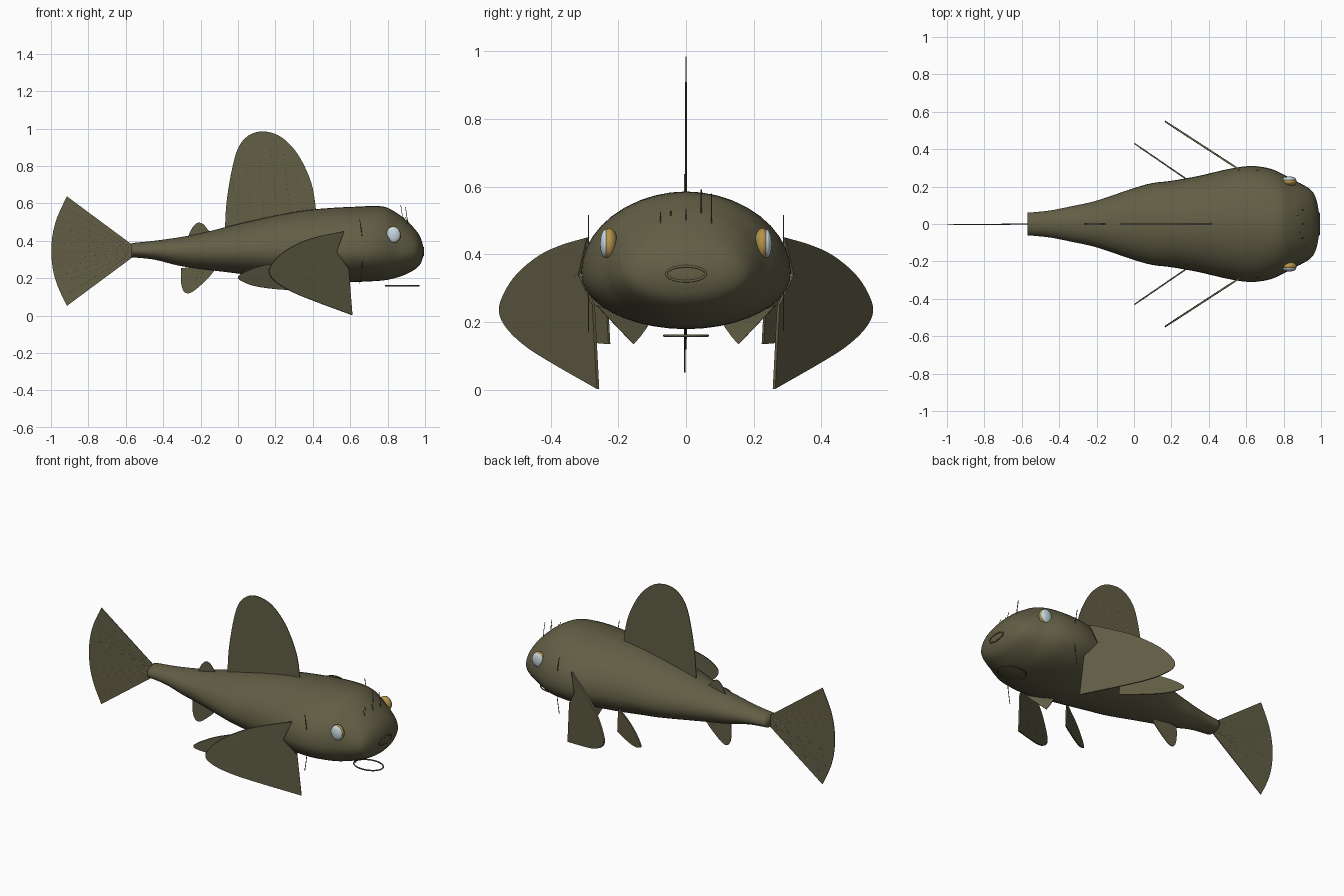
import bpy, bmesh, math
from mathutils import Vector

if "Cube" in bpy.data.objects:
    bpy.data.objects.remove(bpy.data.objects["Cube"])


def material(name, rgb):
    m = bpy.data.materials.new(name)
    m.diffuse_color = (*rgb, 1)
    m.use_nodes = True
    m.node_tree.nodes["Principled BSDF"].inputs["Base Color"].default_value = m.diffuse_color
    return m


OLIVE = material("olive skin", (0.122, 0.112, 0.060))
AMBER = material("amber iris", (0.46, 0.29, 0.07))
PALE = material("pale cornea", (0.56, 0.68, 0.74))


def make(name, bm, mat, smooth=True):
    bmesh.ops.recalc_face_normals(bm, faces=bm.faces[:])
    me = bpy.data.meshes.new(name)
    bm.to_mesh(me)
    bm.free()
    me.materials.append(mat)
    if smooth:
        for p in me.polygons:
            p.use_smooth = True
    ob = bpy.data.objects.new(name, me)
    bpy.context.collection.objects.link(ob)
    return ob


def lines(name, paths, radius, mat=OLIVE, cyclic=False):
    """Thin round tubes along several paths, in one object."""
    cu = bpy.data.curves.new(name, 'CURVE')
    cu.dimensions = '3D'
    cu.bevel_depth = radius
    cu.bevel_resolution = 1
    cu.use_fill_caps = True
    for path in paths:
        sp = cu.splines.new('POLY')
        sp.points.add(len(path) - 1)
        for pt, co in zip(sp.points, path):
            pt.co = (*co, 1)
        sp.use_cyclic_u = cyclic
    cu.materials.append(mat)
    ob = bpy.data.objects.new(name, cu)
    bpy.context.collection.objects.link(ob)


def smooth_path(pts, steps=4):
    """Catmull-Rom samples through a list of tuples."""
    v = [Vector(p) for p in pts]
    out = []
    for i in range(len(v) - 1):
        a, b, c, d = v[max(i - 1, 0)], v[i], v[i + 1], v[min(i + 2, len(v) - 1)]
        for k in range(steps):
            t = k / steps
            out.append(0.5 * (2 * b + (c - a) * t + (2 * a - 5 * b + 4 * c - d) * t * t
                              + (3 * b - a - 3 * c + d) * t ** 3))
    return out + [v[-1]]


def fin(name, hub, outline, thick=0.004):
    """Thin membrane fanned from a hub point to a 3D outline."""
    bm = bmesh.new()
    h = bm.verts.new(hub)
    vs = [bm.verts.new(p) for p in outline]
    for a, b in zip(vs, vs[1:]):
        bm.faces.new((h, a, b))
    ob = make(name, bm, OLIVE, False)
    mod = ob.modifiers.new("thickness", 'SOLIDIFY')
    mod.thickness = thick
    mod.offset = 0
    return ob


def fan_rays(name, hub, ends, start=0.15, end=0.93, radius=0.0028):
    h = Vector(hub)
    lines(name, [[h.lerp(Vector(e), start), h.lerp(Vector(e), end)] for e in ends], radius)


# Body: asymmetric oval sections (x, half width, top, bottom)
SECTIONS = [(-0.57, .060, .388, .312), (-0.45, .072, .400, .300), (-0.32, .098, .418, .268),
            (-0.20, .125, .440, .250), (0.0, .192, .490, .225), (0.1, .219, .513, .212),
            (0.2, .231, .535, .200), (0.35, .258, .562, .185), (0.5, .293, .576, .180),
            (0.62, .310, .582, .180), (0.72, .298, .586, .184), (0.79, .270, .580, .190),
            (0.85, .236, .548, .204), (0.90, .212, .510, .222), (0.95, .178, .458, .250),
            (0.975, .130, .420, .276), (0.988, .065, .380, .308)]
bm = bmesh.new()
rings = []
N = 40
for x, w, top, bot in smooth_path(SECTIONS):
    zc = min(max(0.345, bot + 0.3 * (top - bot)), top)
    ring = []
    for i in range(N):
        a = 2 * math.pi * i / N
        s = math.sin(a)
        ring.append(bm.verts.new((x, w * math.cos(a), zc + s * ((top - zc) if s > 0 else (zc - bot)))))
    rings.append(ring)
for r, q in zip(rings, rings[1:]):
    for i in range(N):
        bm.faces.new((r[i], r[(i + 1) % N], q[(i + 1) % N], q[i]))
bm.faces.new(rings[0])
nose = bm.verts.new((0.992, 0, 0.343))
for i in range(N):
    bm.faces.new((rings[-1][i], rings[-1][(i + 1) % N], nose))
make("body", bm, OLIVE)

# Upright fins on the centre line
dorsal = smooth_path([(-.07, 0, .45), (-.062, 0, .60), (-.035, 0, .77), (.0, 0, .895), (.055, 0, .962),
                      (.13, 0, .985), (.22, 0, .962), (.30, 0, .89), (.36, 0, .79), (.40, 0, .68),
                      (.42, 0, .54)])
fin("dorsal_fin", (.17, 0, .48), dorsal)
lines("dorsal_rays", [[(x, 0, .52), (x - .035, 0, z)] for x, z in
                      ((.0, .75), (.07, .89), (.14, .91), (.21, .90), (.28, .87), (.35, .75))], 0.0028)
fin("rear_dorsal_fin", (-.2, 0, .425), smooth_path(
    [(-.268, 0, .422), (-.247, 0, .465), (-.22, 0, .495), (-.19, 0, .492), (-.165, 0, .465), (-.14, 0, .435)]))
lines("rear_dorsal_rays", [[(x, 0, .43), (x - .012, 0, .475)] for x in (-.23, -.20, -.17)], 0.0028)
anal = smooth_path([(-.305, 0, .255), (-.305, 0, .18), (-.29, 0, .13), (-.26, 0, .12), (-.22, 0, .145),
                    (-.16, 0, .20), (-.12, 0, .25)])
fin("anal_fin", (-.21, 0, .26), anal)
lines("anal_rays", [[(x, 0, .25), (x - .02, 0, z)] for x, z in
                    ((-.27, .15), (-.24, .15), (-.21, .17), (-.18, .20))], 0.0028)

# Tail fan
tail_hub = (-.54, 0, .345)
arc = smooth_path([(-.915, -.004, .638), (-.965, -.004, .53), (-.99, -.004, .44), (-.998, -.004, .345),
                   (-.99, -.004, .25), (-.965, -.004, .16), (-.915, -.004, .052)])
fin("tail_fin", tail_hub, [(-.56, 0, .375)] + arc + [(-.56, 0, .315)])
fan_rays("tail_rays", tail_hub, arc[2::2][:-1], 0.1, 0.93)

# Paired fins, eyes and gill slits
for side, s in (("right", -1), ("left", 1)):
    def pec(x, z):
        return (x, s * (.26 + (.61 - x) * .65), z)

    edge = smooth_path([pec(*p) for p in (
        (.565, .45), (.45, .428), (.35, .398), (.25, .345), (.19, .288), (.165, .232), (.205, .178),
        (.30, .122), (.45, .062))]) + [Vector(pec(.61, .003))]
    hub = pec(.525, .34)
    fin(side + "_pectoral_fin", hub, edge + [pec(.59, .25)], 0.009)
    fan_rays(side + "_pectoral_rays", hub, edge[8:-2:5] + [edge[-2]], 0.05, 0.9, 0.005)

    def pel(x, z):
        return (x, s * (.425 - (x - .01) * .685), z)

    edge = smooth_path([pel(*p) for p in (
        (.28, .285), (.15, .272), (.06, .245), (.002, .208), (.03, .18), (.10, .156), (.20, .142),
        (.30, .135))])
    hub = pel(.29, .26)
    fin(side + "_pelvic_fin", hub, edge, 0.007)
    fan_rays(side + "_pelvic_rays", hub, edge[8:-4:4], 0.1, 0.9, 0.004)

    # Small inner lobe behind the pectoral base
    hub = (.56, s * .265, .25)
    edge = [(.50, s * .155, .135), (.49, s * .135, .158), (.48, s * .112, .19)]
    fin(side + "_inner_pectoral_lobe", hub, edge)

    for part, y, r, mat in (("iris", .226, (.040, .024, .046), AMBER),
                            ("cornea", .238, (.037, .016, .042), PALE)):
        bm = bmesh.new()
        bmesh.ops.create_uvsphere(bm, u_segments=28, v_segments=16, radius=1)
        for v in bm.verts:
            v.co = Vector((.83 + v.co.x * r[0], s * y + v.co.y * r[1], .432 + v.co.z * r[2]))
        make(side + "_eye_" + part, bm, mat)

    lines(side + "_gill_slit", [smooth_path([(.65, s * .288, .517), (.663, s * .288, .43),
                                             (.668, s * .288, .345), (.663, s * .288, .26),
                                             (.65, s * .288, .172)])], 0.002)

# Mouth ring and the loose chin ring
circle = [2 * math.pi * i / 40 for i in range(40)]
lines("mouth_ring", [[(.990, .058 * math.cos(a), .343 + .022 * math.sin(a)) for a in circle]], .004, OLIVE, True)
lines("chin_ring", [[(.878 + .089 * math.cos(a), .064 * math.sin(a), .16) for a in circle]], .004, OLIVE, True)

# Fine head bristles
lines("head_bristles", [smooth_path([(x + .012, y, .48), (x + .008, y, (z + .48) / 2), (x, y, z)])
                        for x, y, z in ((.87, .045, .592), (.895, .075, .58), (.885, -.045, .528),
                                        (.895, -.075, .525), (.90, 0, .535))], .0016)
